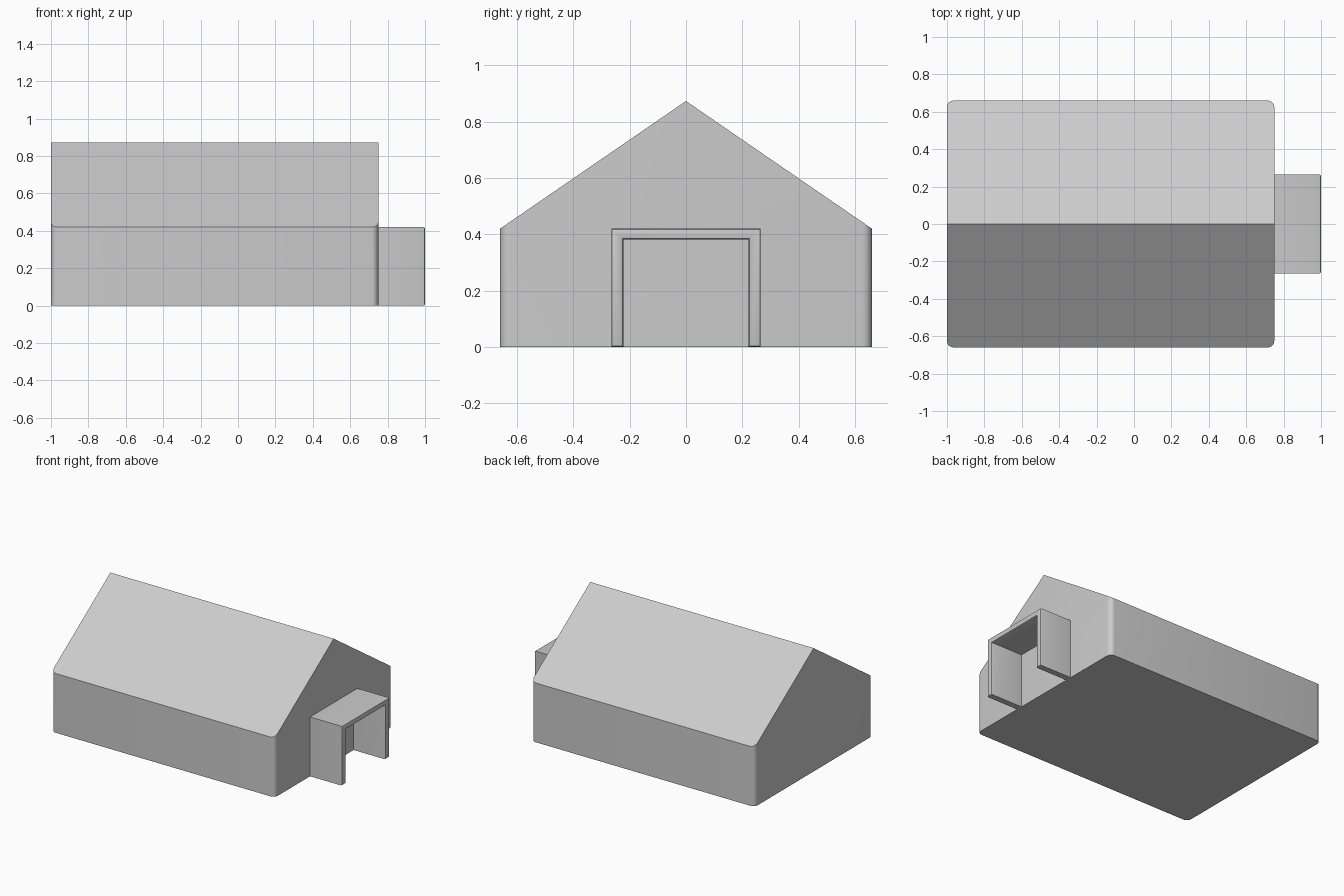
import bpy, bmesh
from mathutils import Vector

if "Cube" in bpy.data.objects:
    bpy.data.objects.remove(bpy.data.objects["Cube"])

HALF_W, EAVE, RIDGE = 0.66, 0.42, 0.873
BACK, FRONT, TIP = -1.0, 0.75, 1.0


def finish(bm, name):
    bmesh.ops.recalc_face_normals(bm, faces=bm.faces[:])
    mesh = bpy.data.meshes.new(name)
    bm.to_mesh(mesh)
    bm.free()
    ob = bpy.data.objects.new(name, mesh)
    bpy.context.collection.objects.link(ob)
    bpy.ops.object.select_all(action='DESELECT')
    ob.select_set(True)
    bpy.context.view_layer.objects.active = ob
    bpy.ops.object.shade_smooth_by_angle(angle=0.55)
    return ob


def extrude_profile(points, depth):
    bm = bmesh.new()
    face = bm.faces.new([bm.verts.new(p) for p in points])
    new = bmesh.ops.extrude_face_region(bm, geom=[face])['geom']
    bmesh.ops.translate(bm, vec=depth, verts=[g for g in new if isinstance(g, bmesh.types.BMVert)])
    bmesh.ops.recalc_face_normals(bm, faces=bm.faces[:])
    return bm


# House body: block with rounded vertical corners, cut by the two roof planes
bm = extrude_profile([(BACK, -HALF_W, 0), (FRONT, -HALF_W, 0),
                      (FRONT, HALF_W, 0), (BACK, HALF_W, 0)], (0, 0, 1))
upright = [e for e in bm.edges if abs(e.verts[0].co.z - e.verts[1].co.z) > 0.5]
bmesh.ops.bevel(bm, geom=upright, offset=0.035, segments=5, profile=0.5, affect='EDGES')
for side in (-1, 1):
    cut = bmesh.ops.bisect_plane(bm, geom=bm.verts[:] + bm.edges[:] + bm.faces[:],
                                 plane_co=(0, 0, RIDGE),
                                 plane_no=Vector((0, side * (RIDGE - EAVE), HALF_W)).normalized(),
                                 clear_outer=True)
    rim = [g for g in cut['geom_cut'] if isinstance(g, bmesh.types.BMEdge)]
    bmesh.ops.holes_fill(bm, edges=rim + [e for e in bm.edges if e.is_boundary and e not in rim], sides=0)
finish(bm, "house_body")

# Porch: doorway arch with softened edges around its outer end
out_y, in_y, in_z = 0.265, 0.222, 0.382
arch = [(-out_y, 0), (-out_y, EAVE), (out_y, EAVE), (out_y, 0),
        (in_y, 0), (in_y, in_z), (-in_y, in_z), (-in_y, 0)]
bm = extrude_profile([(FRONT, y, z) for y, z in arch], (TIP - FRONT, 0, 0))
end_edges = [e for e in bm.edges if all(v.co.x > TIP - 0.001 for v in e.verts)]
bmesh.ops.bevel(bm, geom=end_edges, offset=0.009, segments=2, profile=0.5, affect='EDGES')
finish(bm, "porch")
